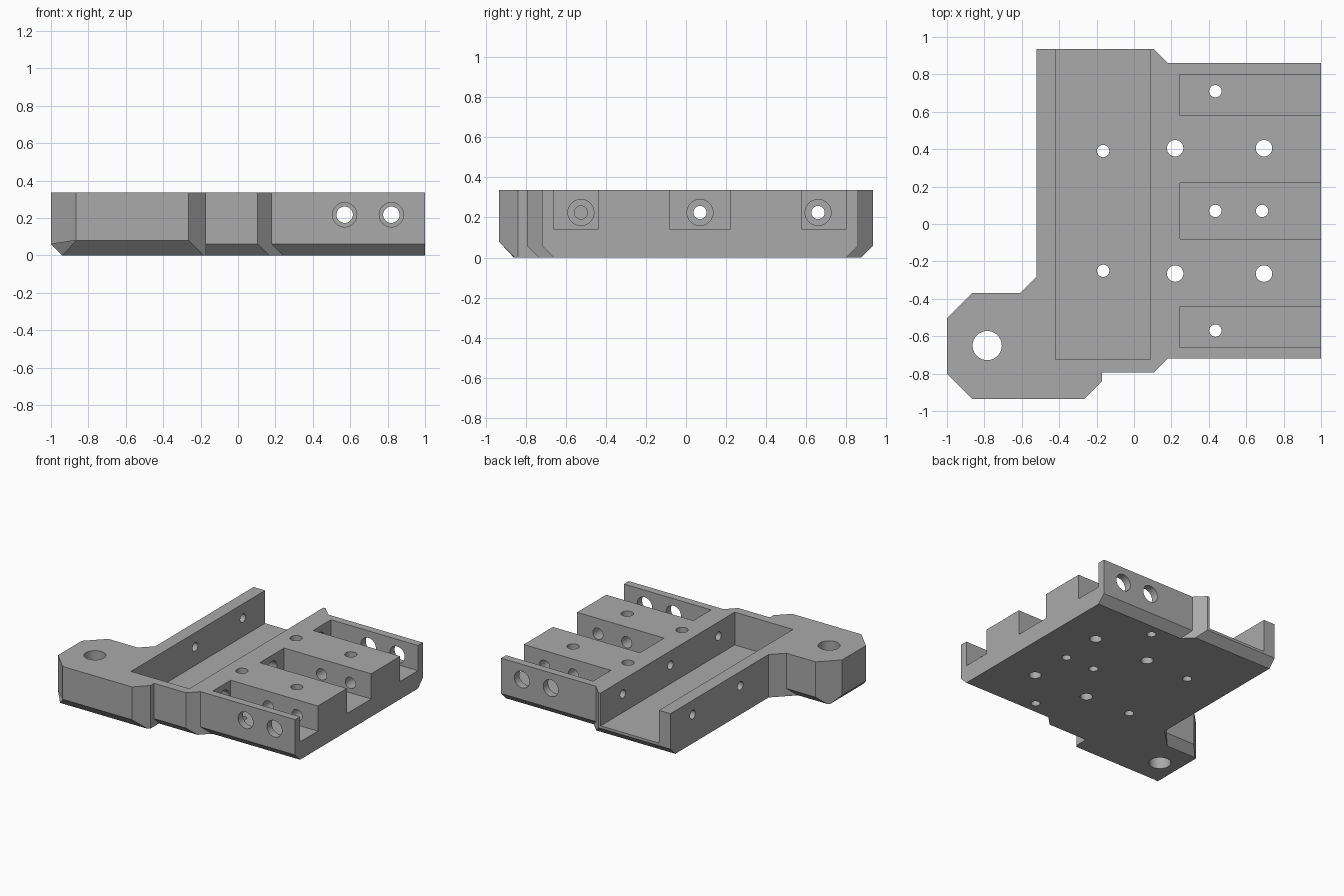
import bpy, bmesh, math
from mathutils import Matrix, Vector

if "Cube" in bpy.data.objects:
    bpy.data.objects.remove(bpy.data.objects["Cube"])

TOP = 0.337

grey = bpy.data.materials.new("grey plastic")
grey.diffuse_color = (0.40, 0.40, 0.40, 1)
grey.use_nodes = True
grey.node_tree.nodes["Principled BSDF"].inputs["Base Color"].default_value = grey.diffuse_color


def add_object(name, bm):
    bmesh.ops.recalc_face_normals(bm, faces=bm.faces)
    mesh = bpy.data.meshes.new(name)
    bm.to_mesh(mesh)
    bm.free()
    ob = bpy.data.objects.new(name, mesh)
    bpy.context.collection.objects.link(ob)
    mesh.materials.append(grey)
    return ob


def chamfered_block(name, corners):
    """Corners are (x, y, bottom x, bottom y, chamfer height)."""
    bm = bmesh.new()
    low = [bm.verts.new((bx, by, 0)) for x, y, bx, by, c in corners]
    mid = [bm.verts.new((x, y, c)) for x, y, bx, by, c in corners]
    top = [bm.verts.new((x, y, TOP)) for x, y, bx, by, c in corners]
    bm.faces.new(low)
    bm.faces.new(top)
    n = len(corners)
    for a, b in ((low, mid), (mid, top)):
        for i in range(n):
            j = (i + 1) % n
            bm.faces.new((a[i], a[j], b[j], b[i]))
    bmesh.ops.remove_doubles(bm, verts=bm.verts, dist=1e-5)
    return add_object(name, bm)


def combine(target, other, operation):
    mod = target.modifiers.new("combine", 'BOOLEAN')
    mod.operation, mod.object, mod.solver = operation, other, 'EXACT'
    bpy.context.view_layer.objects.active = target
    bpy.ops.object.modifier_apply(modifier=mod.name)
    bpy.data.objects.remove(other)


def cut_box(target, x0, x1, y0, y1, z0, z1):
    bm = bmesh.new()
    bmesh.ops.create_cube(bm, size=1)
    for v in bm.verts:
        v.co = ((x0, x1)[v.co.x > 0], (y0, y1)[v.co.y > 0], (z0, z1)[v.co.z > 0])
    combine(target, add_object("pocket_cutter", bm), 'DIFFERENCE')


def cut_hole(target, start, end, radius):
    a, b = Vector(start), Vector(end)
    turn = (b - a).to_track_quat('Z', 'Y').to_matrix().to_4x4()
    bm = bmesh.new()
    bmesh.ops.create_cone(bm, cap_ends=True, segments=40, radius1=radius, radius2=radius,
                          depth=(b - a).length, matrix=Matrix.Translation((a + b) / 2) @ turn)
    combine(target, add_object("hole_cutter", bm), 'DIFFERENCE')


# Main plate, with chamfered lower front and back edges
c = 0.06
mount = chamfered_block("mounting_bracket", [
    (-0.52, 0.935, -0.52, 0.875, c), (0.105, 0.935, 0.165, 0.875, c),
    (0.18, 0.86, 0.24, 0.80, c), (1, 0.86, 1, 0.80, c),
    (1, -0.72, 1, -0.66, c), (0.18, -0.72, 0.24, -0.66, c),
    (0.105, -0.795, 0.165, -0.735, c), (-0.52, -0.795, -0.52, -0.735, c)])

# Corner lug with its gusset into the plate
lug = chamfered_block("corner_lug", [
    (-1, -0.80, -0.94, -0.86, c), (-0.865, -0.935, -0.935, -0.855, 0.08),
    (-0.265, -0.935, -0.185, -0.855, 0.08), (-0.17, -0.84, -0.17, -0.84, c),
    (-0.17, -0.28, -0.17, -0.28, c), (-0.52, -0.28, -0.52, -0.28, c),
    (-0.61, -0.37, -0.67, -0.43, c), (-0.865, -0.37, -0.925, -0.43, c),
    (-1, -0.505, -0.94, -0.445, c)])
combine(mount, lug, 'UNION')

# Long channel, open at the back
cut_box(mount, -0.42, 0.085, -0.725, 1.2, 0.08, 0.6)

# Three slots, open at the right
for y0, y1 in ((-0.66, -0.44), (-0.08, 0.22), (0.58, 0.80)):
    cut_box(mount, 0.245, 1.2, y0, y1, 0.14, 0.6)

# Upright screw holes
for x, y, r in ((0.22, 0.405, 0.044), (0.695, 0.405, 0.044), (0.22, -0.265, 0.044),
                (0.695, -0.265, 0.044), (-0.165, 0.39, 0.033), (-0.165, -0.25, 0.033),
                (0.435, 0.71, 0.033), (0.435, 0.07, 0.033), (0.685, 0.07, 0.033),
                (0.435, -0.57, 0.033), (-0.785, -0.65, 0.078)):
    cut_hole(mount, (x, y, -0.2), (x, y, 0.6), r)

# Rod holes front to back, wider through the outer walls
for x in (0.57, 0.82):
    cut_hole(mount, (x, -1.2, 0.217), (x, 1.2, 0.217), 0.044)
    cut_hole(mount, (x, -1.2, 0.217), (x, -0.60, 0.217), 0.065)
    cut_hole(mount, (x, 0.70, 0.217), (x, 1.2, 0.217), 0.065)

# Screw holes into the channel walls, counterbored from the slots
for y, left in ((-0.525, -0.2), (0.07, -0.8), (0.66, -0.8)):
    cut_hole(mount, (left, y, 0.225), (0.35, y, 0.225), 0.033)
    cut_hole(mount, (0.165, y, 0.225), (0.35, y, 0.225), 0.065)

# Smooth hole walls, crisp edges
bpy.ops.object.select_all(action='DESELECT')
mount.select_set(True)
bpy.context.view_layer.objects.active = mount
bpy.ops.object.shade_smooth_by_angle(angle=math.radians(25))
